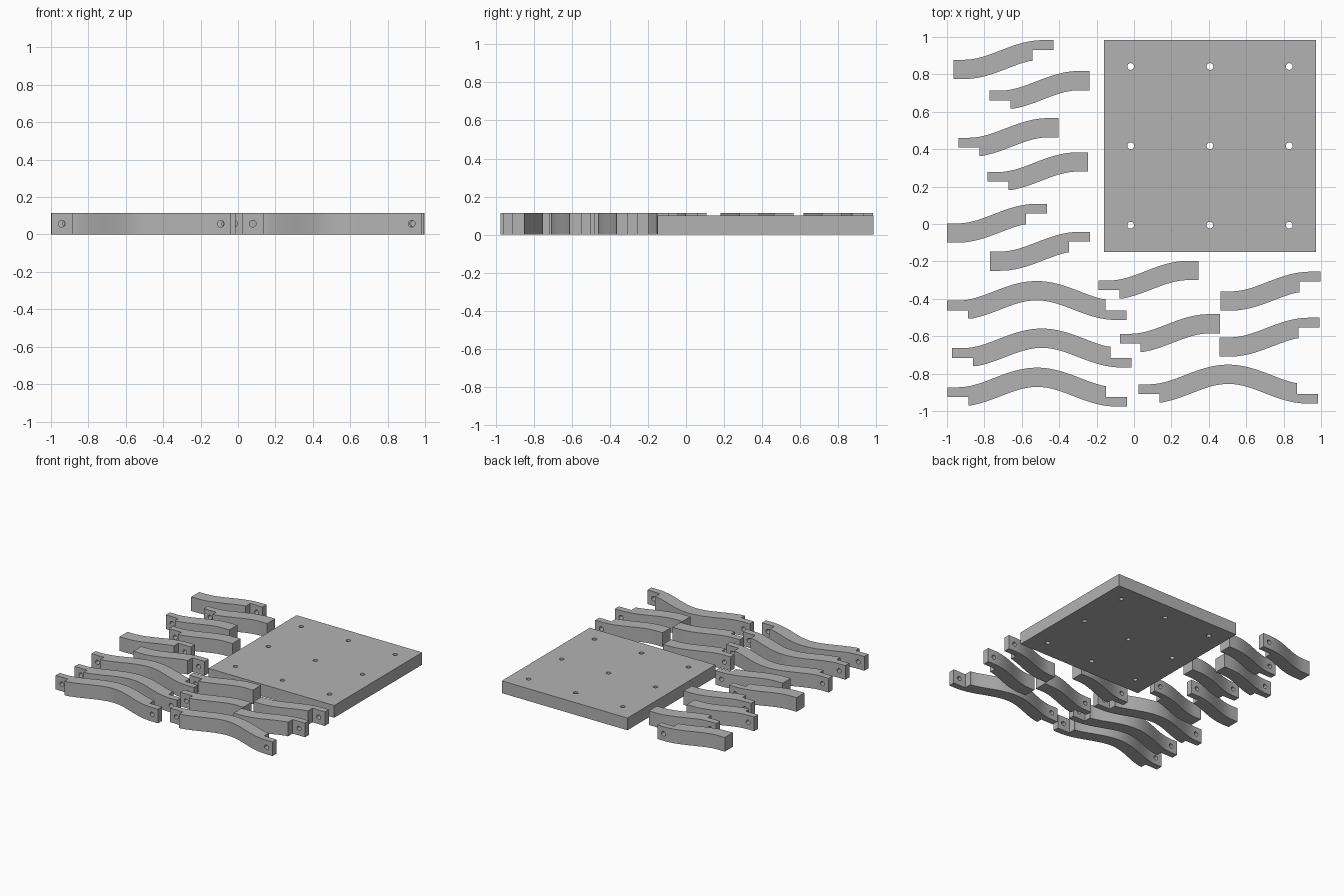
import bpy, bmesh, math
from mathutils import Matrix

if "Cube" in bpy.data.objects:
    bpy.data.objects.remove(bpy.data.objects["Cube"])

PIVOT = 0.425      # distance from wave low point to crest
EXT = 0.055        # straight end beyond each pivot
TAB = 0.112        # length of the half-thick end tab
HALF = 0.0515      # half thickness of a bar
RISE = 0.105       # height of the wave
BAR_H = 0.115
PLATE_H = 0.10
HOLE_R = 0.018
STEPS = 26         # samples per half wave

grey = bpy.data.materials.new("plain_grey")
grey.diffuse_color = (0.45, 0.45, 0.45, 1)
grey.use_nodes = True
grey.node_tree.nodes["Principled BSDF"].inputs["Base Color"].default_value = grey.diffuse_color

cut_bm = bmesh.new()   # every hole is collected in one cutter


def add_hole(matrix, depth):
    bmesh.ops.create_cone(cut_bm, cap_ends=True, segments=24, radius1=HOLE_R,
                          radius2=HOLE_R, depth=depth, matrix=matrix)


def make_object(name, bm):
    bmesh.ops.recalc_face_normals(bm, faces=bm.faces)
    mesh = bpy.data.meshes.new(name)
    bm.to_mesh(mesh)
    bm.free()
    mesh.materials.append(grey)
    obj = bpy.data.objects.new(name, mesh)
    bpy.context.collection.objects.link(obj)
    return obj


def edge_line(side, start, end, halves):
    """Wave centre line offset to one side, trimmed to start..end."""
    k = math.pi / PIVOT
    pts = []
    for i in range(halves * STEPS + 1):
        t = i * PIVOT / STEPS
        y = RISE / 2 * (1 - math.cos(k * t)) + HALF
        slope = RISE / 2 * k * math.sin(k * t)
        n = math.hypot(1, slope)
        pts.append((EXT + t - side * HALF * slope / n, y + side * HALF / n))
    kept = [p for p in pts if start + 0.004 < p[0] < end - 0.004]
    return [(start, kept[0][1])] + kept + [(end, kept[-1][1])]


def wave_bar(name, x, y, halves, left=None, right=None):
    """left / right: which half of the bar remains as a tab at that end."""
    length = halves * PIVOT + 2 * EXT
    mid_l = HALF
    mid_r = HALF + (RISE if halves == 1 else 0)
    a, b = TAB, length - TAB
    low = edge_line(-1, a if left == "upper" else 0, b if right == "upper" else length, halves)
    up = edge_line(1, a if left == "lower" else 0, b if right == "lower" else length, halves)
    outline = list(low)
    if right:
        step = [(b, mid_r), (length, mid_r)]
        outline += step if right == "upper" else step[::-1]
    outline += up[::-1]
    if left:
        step = [(0, mid_l), (a, mid_l)]
        outline += step if left == "upper" else step[::-1]
    bm = bmesh.new()
    face = bm.faces.new([bm.verts.new((x + px, y + py, 0)) for px, py in outline])
    ext = bmesh.ops.extrude_face_region(bm, geom=[face])
    top = [v for v in ext["geom"] if isinstance(v, bmesh.types.BMVert)]
    bmesh.ops.translate(bm, verts=top, vec=(0, 0, BAR_H))
    # pivot hole through each tab
    for tab, hx, mid in ((left, EXT, mid_l), (right, length - EXT, mid_r)):
        if tab:
            hy = mid + (HALF / 2 if tab == "upper" else -HALF / 2)
            add_hole(Matrix.Translation((x + hx, y + hy, BAR_H / 2))
                     @ Matrix.Rotation(math.pi / 2, 4, 'X'), 0.09)
    return make_object(name, bm)


parts = []

# long double-ended wave bars
for i, (x, y) in enumerate([(-1.0, -0.513), (-0.973, -0.767), (-0.998, -0.976), (0.024, -0.96)]):
    parts.append(wave_bar(f"long_bar_{i + 1}", x, y, 2, "upper", "lower"))

# short bars with the tab at the high end
for i, (x, y) in enumerate([(-0.965, 0.775), (-1.0, -0.10), (-0.77, -0.25),
                            (0.463, -0.463), (0.457, -0.709)]):
    parts.append(wave_bar(f"short_bar_high_tab_{i + 1}", x, y, 1, None, "upper"))

# short bars with the tab at the low end
for i, (x, y) in enumerate([(-0.772, 0.61), (-0.938, 0.358), (-0.782, 0.175),
                            (-0.19, -0.405), (-0.076, -0.69)]):
    parts.append(wave_bar(f"short_bar_low_tab_{i + 1}", x, y, 1, "upper", None))

# smooth the wave sides, keep corners sharp
bpy.ops.object.select_all(action='DESELECT')
for obj in parts:
    obj.select_set(True)
bpy.context.view_layer.objects.active = parts[0]
bpy.ops.object.shade_smooth_by_angle(angle=math.radians(30))

# square plate with a three by three hole grid
bm = bmesh.new()
bmesh.ops.create_cube(bm, size=1, matrix=Matrix.Translation((0.406, 0.418, PLATE_H / 2))
                      @ Matrix.Diagonal((1.134, 1.134, PLATE_H, 1)))
parts.append(make_object("plate", bm))
for i in (-1, 0, 1):
    for j in (-1, 0, 1):
        add_hole(Matrix.Translation((0.406 + 0.424 * i, 0.418 + 0.424 * j, PLATE_H / 2)), 0.2)

# drill all holes
cutter = make_object("hole_cutter", cut_bm)
cutter.hide_render = True
cutter.display_type = 'WIRE'
for obj in parts:
    mod = obj.modifiers.new("holes", 'BOOLEAN')
    mod.operation = 'DIFFERENCE'
    mod.solver = 'EXACT'
    mod.object = cutter
